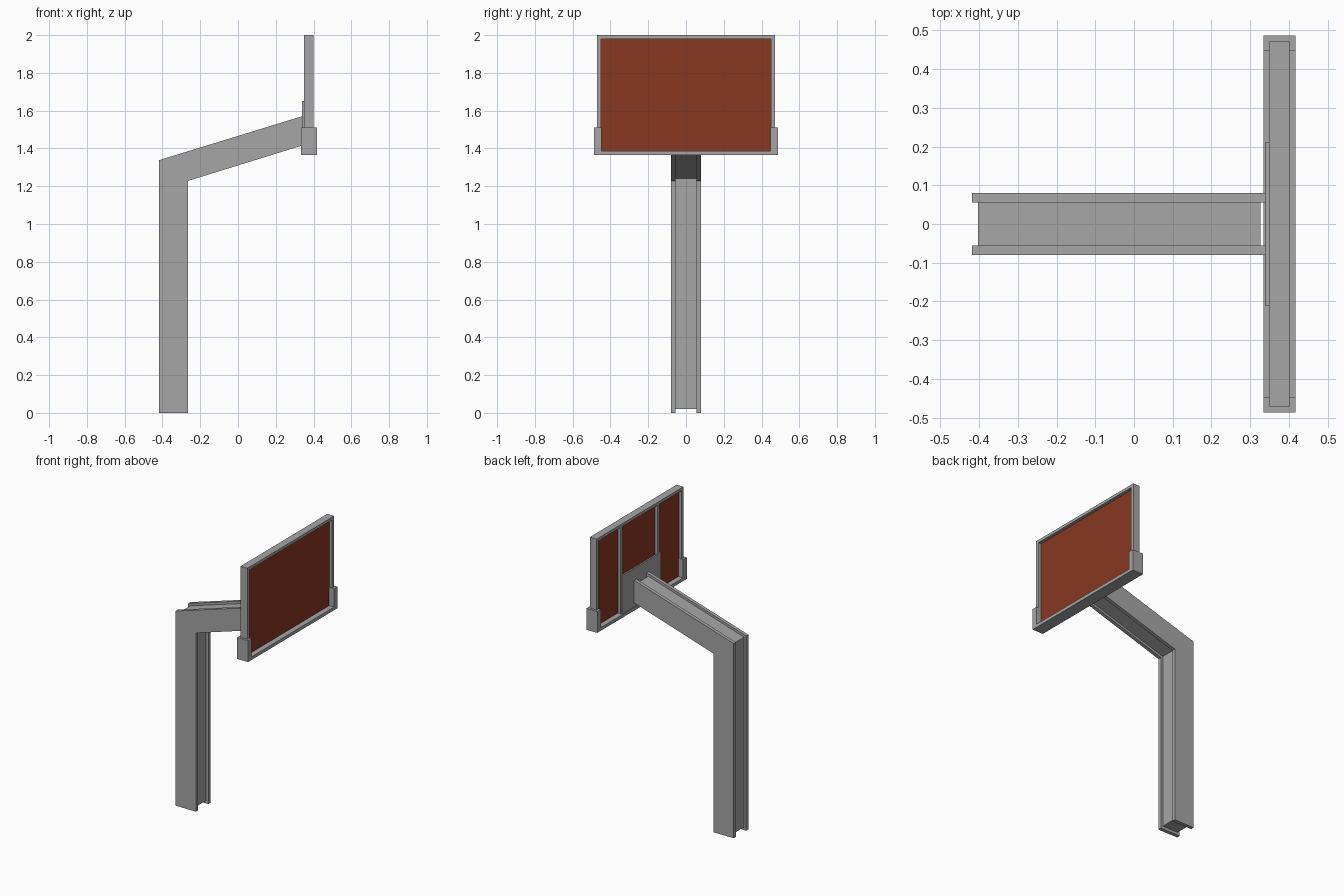
import bpy, bmesh

cube = bpy.data.objects.get("Cube")
if cube:
    bpy.data.objects.remove(cube, do_unlink=True)


def material(name, colour):
    mat = bpy.data.materials.new(name)
    mat.use_nodes = True
    mat.diffuse_color = colour
    mat.node_tree.nodes["Principled BSDF"].inputs["Base Color"].default_value = colour
    return mat


steel = material("grey_steel", (0.38, 0.38, 0.38, 1))
board = material("rust_board", (0.25, 0.04, 0.016, 1))


def finish(name, bm, mat):
    bmesh.ops.recalc_face_normals(bm, faces=bm.faces)
    mesh = bpy.data.meshes.new(name)
    bm.to_mesh(mesh)
    bm.free()
    mesh.materials.append(mat)
    obj = bpy.data.objects.new(name, mesh)
    bpy.context.scene.collection.objects.link(obj)
    return obj


def extrude_y(name, profile, y0, y1, mat=steel):
    """Closed x-z profile extruded from y0 to y1."""
    bm = bmesh.new()
    face = bm.faces.new([bm.verts.new((x, y0, z)) for x, z in profile])
    new = bmesh.ops.extrude_face_region(bm, geom=[face])["geom"]
    verts = [g for g in new if isinstance(g, bmesh.types.BMVert)]
    bmesh.ops.translate(bm, vec=(0, y1 - y0, 0), verts=verts)
    return finish(name, bm, mat)


def box(name, x, y, z, mat=steel):
    return extrude_y(name, [(x[0], z[0]), (x[1], z[0]), (x[1], z[1]), (x[0], z[1])], *y, mat)


# Bent post: two side plates with a recessed core between them
plate = [(-0.418, 0), (-0.265, 0), (-0.265, 1.228), (0.338, 1.415), (0.338, 1.57), (-0.418, 1.338)]
core = [(-0.402, 0.02), (-0.281, 0.02), (-0.281, 1.241), (0.327, 1.428), (0.327, 1.55), (-0.402, 1.326)]
extrude_y("post_core", core, -0.056, 0.056)

# Parts repeated on both sides
for side, s in (("left", 1), ("right", -1)):
    def span(a, b):
        return sorted((s * a, s * b))
    extrude_y(f"post_plate_{side}", plate, *span(0.056, 0.08))
    box(f"frame_upright_{side}", (0.349, 0.401), span(0.45, 0.471), (1.385, 1.98))
    box(f"corner_guard_{side}", (0.334, 0.417), span(0.447, 0.486), (1.365, 1.512))
    box(f"rear_rib_{side}", (0.349, 0.37), span(0.19, 0.212), (1.385, 1.98))

# Backboard frame, panel and mount
box("frame_top", (0.349, 0.401), (-0.471, 0.471), (1.98, 2))
box("bottom_guard", (0.334, 0.417), (-0.447, 0.447), (1.365, 1.387))
box("board_panel", (0.37, 0.38), (-0.45, 0.45), (1.387, 1.98), board)
box("mount_plate", (0.338, 0.349), (-0.21, 0.21), (1.387, 1.652))
